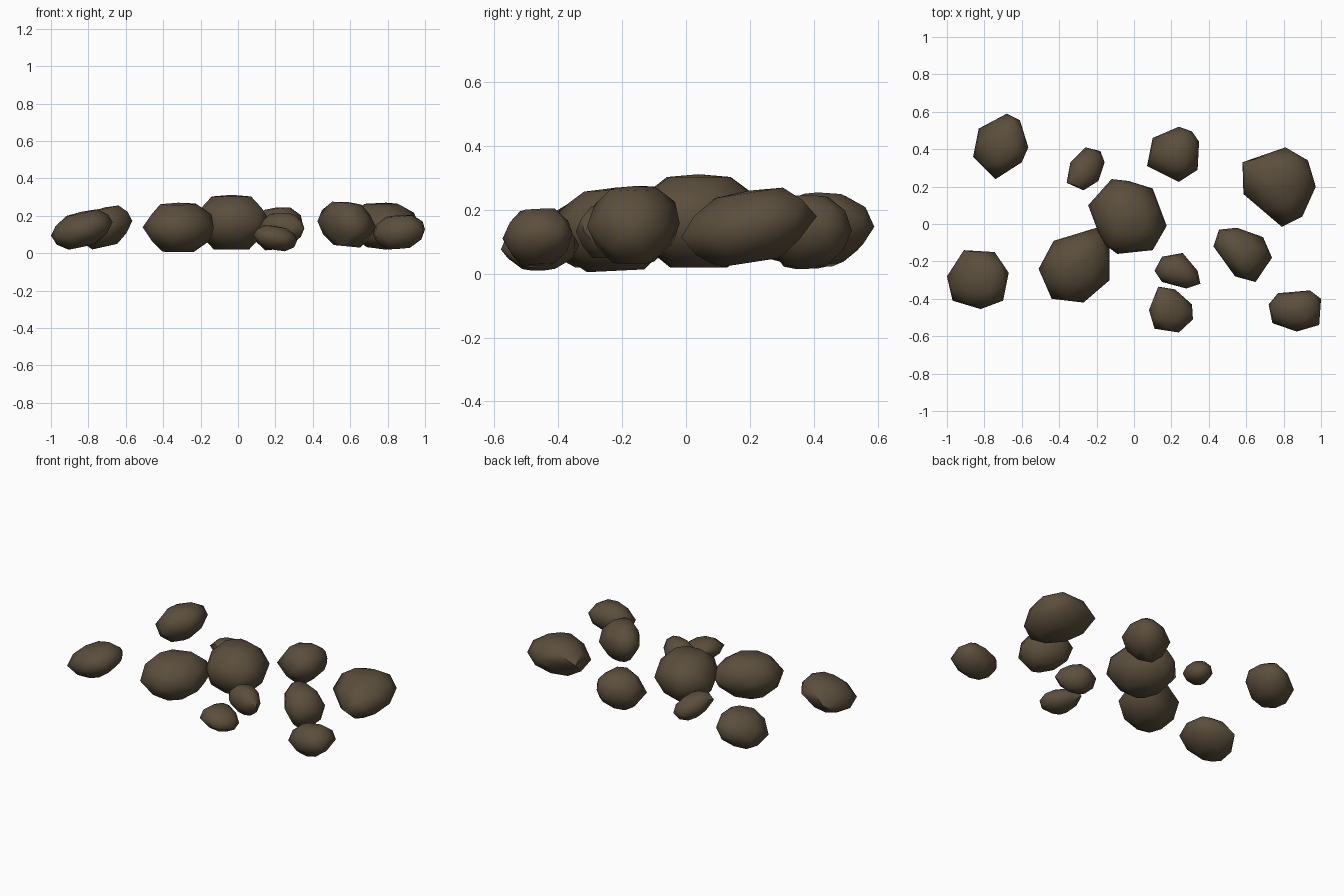
import bpy, bmesh
from mathutils import Vector

if "Cube" in bpy.data.objects:
    bpy.data.objects.remove(bpy.data.objects["Cube"])

stone = bpy.data.materials.new("brown_stone")
stone.diffuse_color = (0.105, 0.077, 0.045, 1)
stone.use_nodes = True
stone.node_tree.nodes["Principled BSDF"].inputs["Base Color"].default_value = stone.diffuse_color

# (outline scale, relative height, use edge midpoints) from underside to top
RINGS = [(0.45, 0.0, False), (0.86, 0.22, True), (1.0, 0.5, False),
         (0.9, 0.76, True), (0.5, 0.97, False), (0.0, 1.0, False)]


def rock(name, z0, z1, tilt, outline):
    """Boulder: convex hull of shrinking rings of a plan outline, leaned by tilt."""
    pts = [Vector(p) for p in outline]
    n = len(pts)
    c = Vector(((min(p.x for p in pts) + max(p.x for p in pts)) / 2,
                (min(p.y for p in pts) + max(p.y for p in pts)) / 2))
    h = z1 - z0
    cloud = []
    for s, t, mid in RINGS:
        for i in range(n):
            p = (pts[i] + pts[(i + 1) % n]) / 2 if mid else pts[i]
            if mid:
                s2 = s * 1.04
            else:
                s2 = s
            d = (p - c) * s2
            z = t * h + d.x * tilt[0] + d.y * tilt[1]
            cloud.append((c.x + d.x, c.y + d.y, z))
            if s == 0:
                break
    lo = min(p[2] for p in cloud)
    hi = max(p[2] for p in cloud)
    bm = bmesh.new()
    for x, y, z in cloud:
        bm.verts.new((x, y, z0 + (z - lo) / (hi - lo) * h))
    res = bmesh.ops.convex_hull(bm, input=bm.verts)
    junk = [g for g in res["geom_interior"] if isinstance(g, bmesh.types.BMVert)]
    bmesh.ops.delete(bm, geom=junk, context='VERTS')
    bmesh.ops.recalc_face_normals(bm, faces=bm.faces)
    me = bpy.data.meshes.new(name)
    bm.to_mesh(me)
    bm.free()
    me.materials.append(stone)
    ob = bpy.data.objects.new(name, me)
    bpy.context.collection.objects.link(ob)
    bpy.ops.object.select_all(action='DESELECT')
    ob.select_set(True)
    bpy.context.view_layer.objects.active = ob
    bpy.ops.object.shade_smooth_by_angle(angle=0.75)


# back row
rock("rock_back_left", 0.02, 0.255, (0.25, 0.0),
     [(-.68, .59), (-.83, .51), (-.86, .36), (-.74, .24), (-.6, .33), (-.565, .41), (-.61, .555)])
rock("pebble_back", 0.03, 0.2, (-0.25, -0.25),
     [(-.26, .41), (-.34, .33), (-.36, .22), (-.27, .18), (-.19, .23), (-.157, .33), (-.18, .39)])
rock("rock_back_middle", 0.015, 0.245, (0.1, 0.0),
     [(.24, .52), (.1, .46), (.07, .31), (.24, .225), (.34, .29), (.348, .44), (.31, .495)])
rock("boulder_right", 0.02, 0.27, (0.0, 0.17),
     [(.81, .41), (.58, .33), (.585, .16), (.79, -.015), (.9, .04), (.972, .2), (.93, .34)])
# centre
rock("boulder_centre", 0.02, 0.312, (0.0, 0.0),
     [(-.12, .24), (-.245, .1), (-.17, -.1), (-.09, -.16), (.1, -.14), (.175, -.01), (.1, .19), (-.03, .23)])
rock("boulder_left", 0.005, 0.27, (0.0, 0.05),
     [(-.2, -.02), (-.43, -.09), (-.51, -.24), (-.44, -.4), (-.27, -.42), (-.13, -.3), (-.13, -.12)])
rock("rock_middle_right", 0.03, 0.275, (-0.1, 0.0),
     [(.55, -.02), (.455, -.03), (.425, -.12), (.54, -.28), (.65, -.31), (.738, -.18), (.69, -.07)])
# front row
rock("rock_front_left", 0.02, 0.235, (0.25, 0.05),
     [(-.91, -.14), (-1.0, -.28), (-.97, -.41), (-.82, -.455), (-.7, -.41), (-.67, -.26), (-.745, -.15)])
rock("pebble_centre", 0.05, 0.215, (0.0, 0.0),
     [(.26, -.155), (.15, -.175), (.11, -.25), (.15, -.31), (.28, -.345), (.355, -.32), (.34, -.25)])
rock("pebble_front", 0.01, 0.15, (-0.15, 0.0),
     [(.22, -.35), (.13, -.335), (.08, -.46), (.11, -.56), (.24, -.58), (.315, -.51), (.31, -.43)])
rock("rock_front_right", 0.02, 0.205, (0.08, 0.05),
     [(.94, -.355), (.77, -.37), (.72, -.43), (.74, -.53), (.87, -.575), (.99, -.54), (1.0, -.4)])
